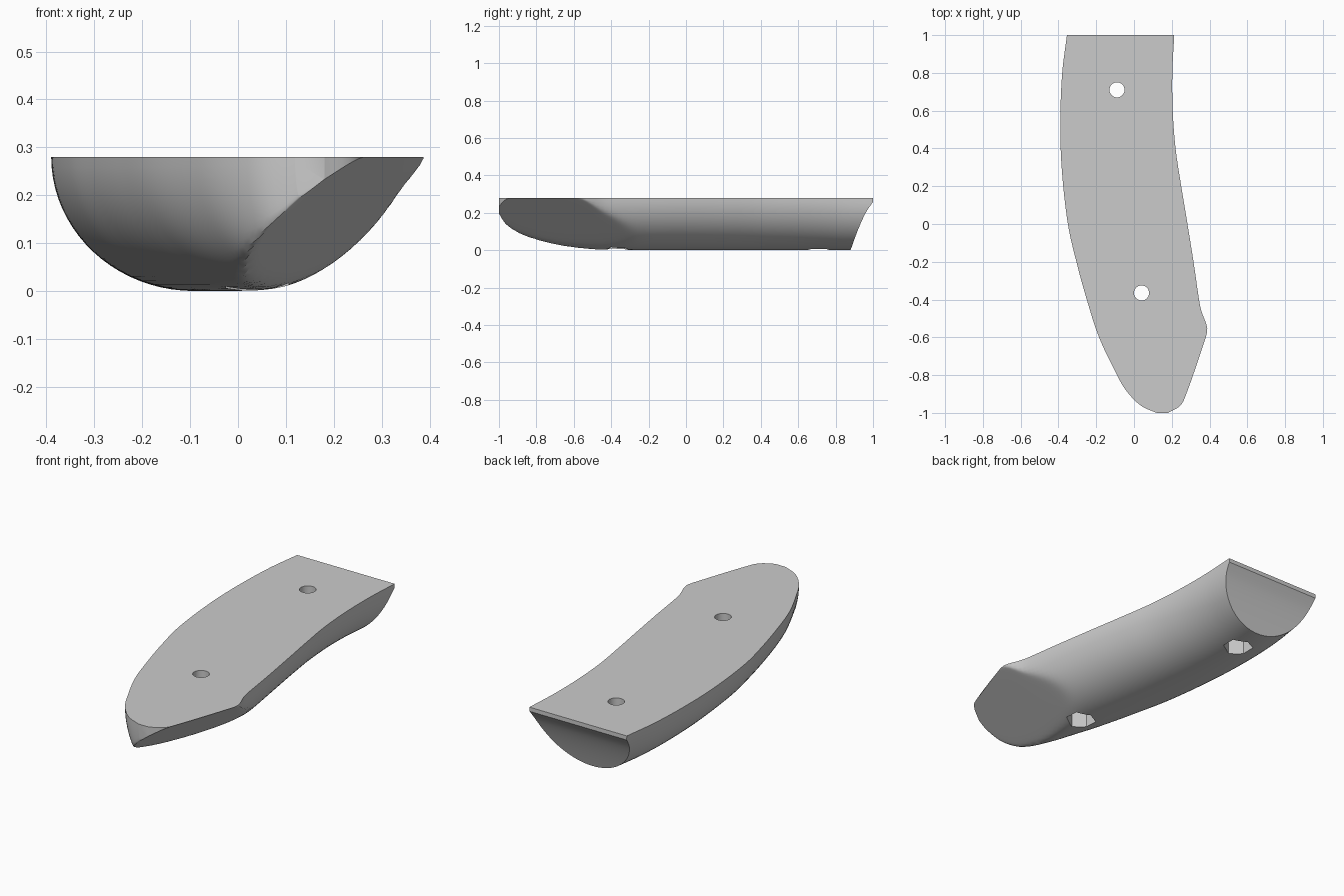
import bpy, bmesh, math

if "Cube" in bpy.data.objects:
    bpy.data.objects.remove(bpy.data.objects["Cube"])

TOP = 0.28
COLS = 40

# Outline of the flat face: (y, x)
LEFT = [(-1, .12), (-.97, .05), (-.93, 0), (-.87, -.05), (-.8, -.09), (-.6, -.185), (-.4, -.25),
        (-.2, -.305), (0, -.35), (.3, -.383), (.55, -.39), (.8, -.38), (1, -.355)]
RIGHT = [(-1, .18), (-.97, .235), (-.93, .265), (-.6, .38), (-.56, .388), (-.53, .383),
         (-.47, .36), (-.43, .349), (-.2, .315), (0, .283), (.2, .25), (.4, .22), (.6, .205), (.8, .203), (1, .213)]


def curve(points, y):
    """Smooth interpolation through the outline points."""
    slopes = [(points[min(i + 1, len(points) - 1)][1] - points[max(i - 1, 0)][1]) /
              (points[min(i + 1, len(points) - 1)][0] - points[max(i - 1, 0)][0])
              for i in range(len(points))]
    for i, ((ya, a), (yb, b)) in enumerate(zip(points, points[1:])):
        if y <= yb:
            h = yb - ya
            t = (y - ya) / h
            return (a * (1 + 2 * t) * (1 - t) ** 2 + slopes[i] * h * t * (1 - t) ** 2
                    + b * t * t * (3 - 2 * t) + slopes[i + 1] * h * t * t * (t - 1))
    return points[-1][1]


def underside(x, y, x_left, x_right):
    """Half-round belly blended into the slanted facet at the nose."""
    mid, radius = (x_left + x_right) / 2, (x_right - x_left) / 2
    belly = TOP - TOP * math.sqrt(max(0, 1 - ((x - mid) / radius) ** 2))
    facet = (.94 * x - .33 * y - .22) / 1.2
    z = (belly + facet + math.sqrt((belly - facet) ** 2 + .0003)) / 2
    return min(TOP, z)


def make_body():
    bm = bmesh.new()
    ys = [-1 + .3 * (i / 20) ** 2 for i in range(20)] + [-.7 + 1.7 * i / 70 for i in range(71)]
    rows = []
    for y in ys:
        xl, xr = curve(LEFT, y), curve(RIGHT, y)
        full = max(xr, .39) if y < -.56 else xr
        row = []
        for c in range(COLS + 1):
            x = xl + (xr - xl) * (1 - math.cos(math.pi * c / COLS)) / 2
            z = TOP if c in (0, COLS) else underside(x, y, xl, full)
            # undercut of the rear end
            cut = .12 * max(0, 1 - z / .25) ** .7 * max(0, (y - .5) / .5)
            row.append(bm.verts.new((x, y - cut, z)))
        rows.append(row)
    for a, b in zip(rows, rows[1:]):
        for c in range(COLS):
            bm.faces.new((a[c], b[c], b[c + 1], a[c + 1]))
        bm.faces.new((a[0], a[-1], b[-1], b[0]))
    # end caps as strips from side to side
    for row in (rows[0], rows[-1]):
        for c in range(COLS // 2):
            loop = [row[c], row[c + 1], row[COLS - c - 1], row[COLS - c]]
            bm.faces.new(list(dict.fromkeys(loop)))
    bmesh.ops.recalc_face_normals(bm, faces=bm.faces)
    mesh = bpy.data.meshes.new("grip_scale")
    bm.to_mesh(mesh)
    bm.free()
    obj = bpy.data.objects.new("grip_scale", mesh)
    bpy.context.collection.objects.link(obj)
    return obj


grey = bpy.data.materials.new("plain_grey")
grey.use_nodes = True
grey.diffuse_color = (.6, .6, .6, 1)
grey.node_tree.nodes["Principled BSDF"].inputs["Base Color"].default_value = (.6, .6, .6, 1)

body = make_body()
body.data.materials.append(grey)
bpy.context.view_layer.objects.active = body


def drill(name, sides, radius, x, y, low, high, turn=0):
    """Cut a straight prism out of the body."""
    bpy.ops.mesh.primitive_cylinder_add(vertices=sides, radius=radius, depth=high - low,
                                        location=(x, y, (low + high) / 2), rotation=(0, 0, turn))
    cutter = bpy.context.object
    cutter.name = name
    cutter.hide_render = True
    cutter.data.materials.append(grey)
    mod = body.modifiers.new(name, 'BOOLEAN')
    mod.object = cutter
    mod.solver = 'EXACT'
    bpy.context.view_layer.objects.active = body
    bpy.ops.object.modifier_apply(modifier=name)
    bpy.data.objects.remove(cutter)


# Screw holes with hexagonal nut pockets beneath
for x, y in ((-.09, .71), (.04, -.365)):
    drill("screw_hole", 32, .04, x, y, -.1, .4)
    drill("nut_pocket", 6, .075, x, y, -.1, .14)

bpy.ops.object.select_all(action='DESELECT')
body.select_set(True)
bpy.context.view_layer.objects.active = body
bpy.ops.object.shade_smooth_by_angle(angle=math.radians(30))
